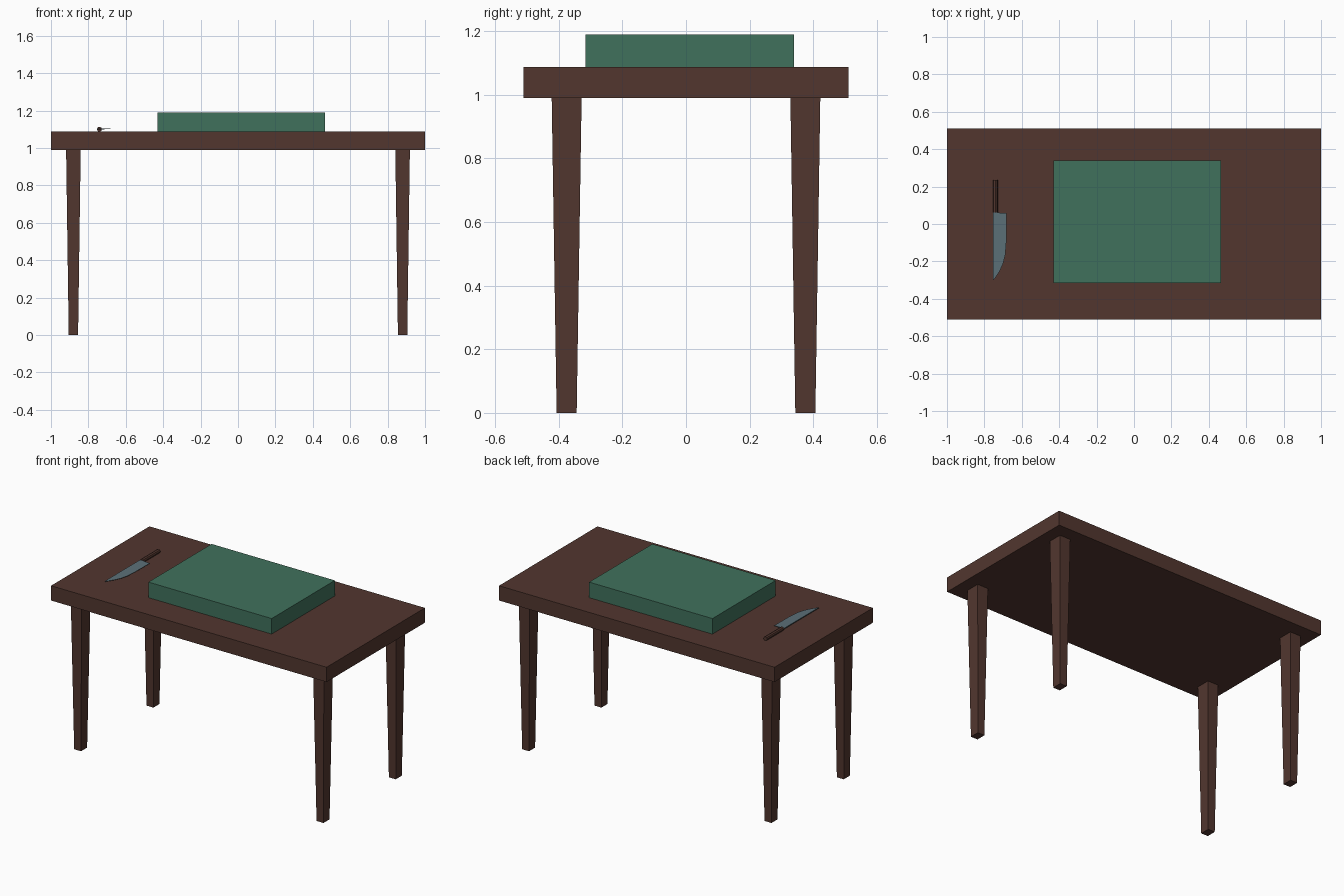
import bpy, bmesh, math
from mathutils import Matrix

if "Cube" in bpy.data.objects:
    bpy.data.objects.remove(bpy.data.objects["Cube"])


def material(name, color):
    m = bpy.data.materials.new(name)
    m.diffuse_color = (*color, 1)
    m.use_nodes = True
    m.node_tree.nodes["Principled BSDF"].inputs["Base Color"].default_value = m.diffuse_color
    return m


WOOD = material("dark brown wood", (0.084, 0.037, 0.028))
GREEN = material("green board", (0.051, 0.165, 0.107))
STEEL = material("blue grey steel", (0.107, 0.162, 0.188))


def finish(name, bm, mat):
    bmesh.ops.recalc_face_normals(bm, faces=bm.faces)
    me = bpy.data.meshes.new(name)
    bm.to_mesh(me)
    bm.free()
    me.materials.append(mat)
    ob = bpy.data.objects.new(name, me)
    bpy.context.collection.objects.link(ob)
    return ob


def block(name, lo, hi, mat, bottom_scale=(1, 1)):
    """Box between two corners, optionally tapered toward its bottom."""
    bm = bmesh.new()
    bmesh.ops.create_cube(bm, size=1)
    for v in bm.verts:
        s = bottom_scale if v.co.z < 0 else (1, 1)
        v.co.x *= s[0]
        v.co.y *= s[1]
        for i in range(3):
            v.co[i] = (lo[i] + hi[i]) / 2 + v.co[i] * (hi[i] - lo[i])
    return finish(name, bm, mat)


# Table top and cutting board
TOP = 1.087
block("table_top", (-1, -0.51, 0.99), (1, 0.51, TOP), WOOD)
block("cutting_board", (-0.43, -0.315, TOP), (0.465, 0.34, 1.189), GREEN)

# Four tapered legs
for sx, side in ((-1, "left"), (1, "right")):
    for sy, end in ((-1, "front"), (1, "back")):
        cx, cy = sx * 0.88, sy * 0.375
        block(f"{end}_{side}_leg", (cx - 0.039, cy - 0.047, 0),
              (cx + 0.039, cy + 0.047, 0.99), WOOD, (0.64, 0.67))

# Knife handle: eight-sided rod lying along y
bm = bmesh.new()
bmesh.ops.create_cone(
    bm, cap_ends=True, segments=8, radius1=0.0135, radius2=0.0135, depth=0.175,
    matrix=Matrix.Translation((-0.741, 0.148, TOP + 0.013))
    @ Matrix.Rotation(math.pi / 2, 4, 'X'))
finish("knife_handle", bm, WOOD)

# Knife blade: thin outline with straight spine and curved cutting edge
outline = [(-0.754, 0.062), (-0.754, -0.302), (-0.738, -0.283), (-0.718, -0.252),
           (-0.700, -0.212), (-0.688, -0.165), (-0.683, -0.10), (-0.681, 0.058)]
bm = bmesh.new()
rings = []
for dz in (-1, 1):
    # thick at the spine, thin at the cutting edge
    rings.append([bm.verts.new((x, y, TOP + 0.015 + dz * (0.003 if x < -0.75 else 0.001)))
                  for x, y in outline])
n = len(outline)
for ring in rings:
    bm.faces.new(ring)
for i in range(n):
    j = (i + 1) % n
    bm.faces.new((rings[0][i], rings[0][j], rings[1][j], rings[1][i]))
finish("knife_blade", bm, STEEL)
